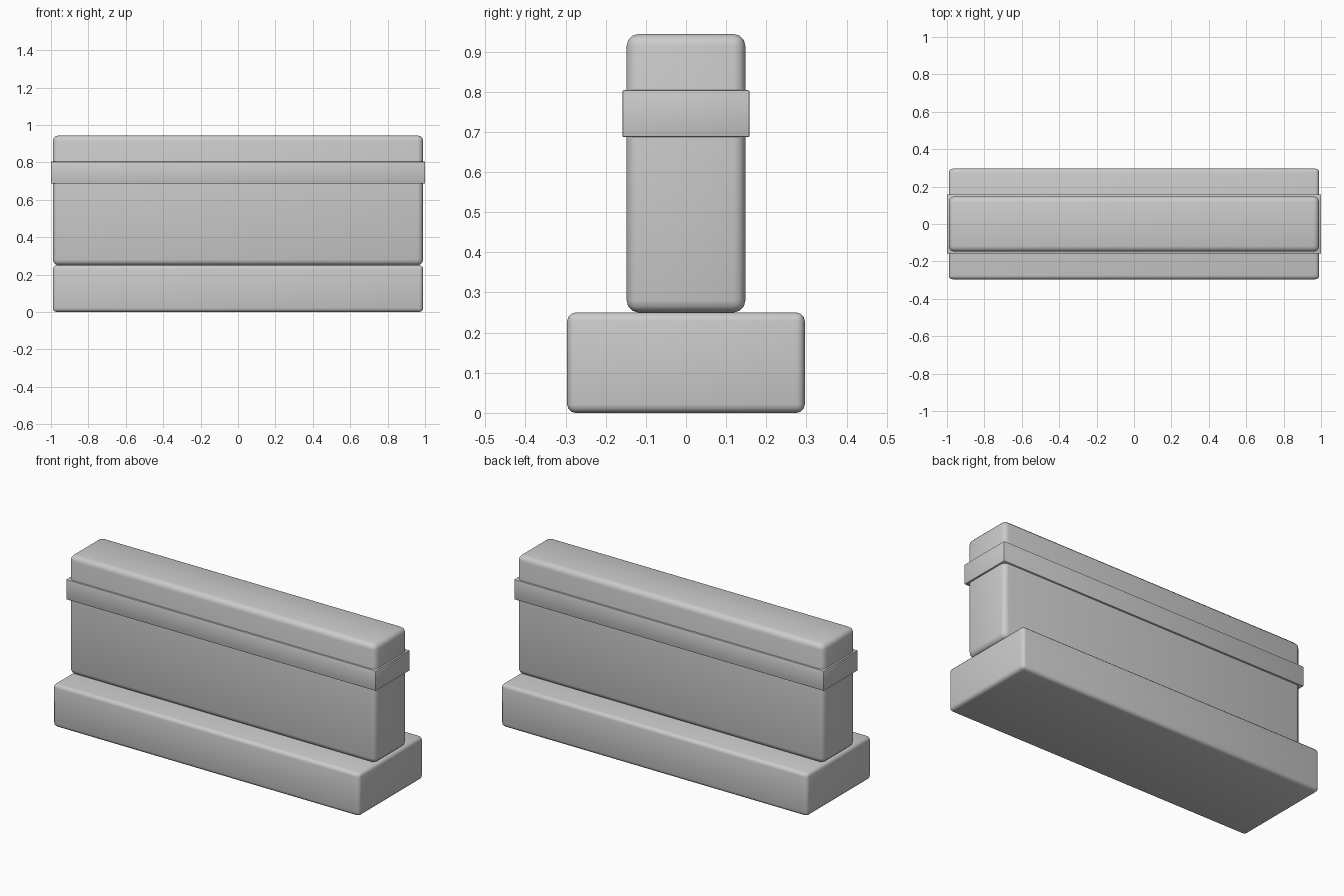
import bpy

if "Cube" in bpy.data.objects:
    bpy.data.objects.remove(bpy.data.objects["Cube"])

# One plain grey for the whole model
grey = bpy.data.materials.new("light_grey")
grey.diffuse_color = (0.6, 0.6, 0.6, 1)
grey.use_nodes = True
grey.node_tree.nodes["Principled BSDF"].inputs["Base Color"].default_value = grey.diffuse_color


def block(name, half_x, half_y, z0, z1, bevel, segments):
    """Box centred on x and y, with rounded edges."""
    bpy.ops.mesh.primitive_cube_add(size=1, location=(0, 0, (z0 + z1) / 2))
    ob = bpy.context.object
    ob.name = name
    ob.scale = (2 * half_x, 2 * half_y, z1 - z0)
    bpy.ops.object.transform_apply(location=False, rotation=False, scale=True)
    ob.data.materials.append(grey)
    mod = ob.modifiers.new("rounded_edges", "BEVEL")
    mod.width = bevel
    mod.segments = segments
    bpy.ops.object.modifier_apply(modifier=mod.name)
    bpy.ops.object.shade_smooth_by_angle(angle=0.6)
    return ob


# Wide foot, narrow wall standing on it, and a thin band around the wall
block("base", 0.99, 0.296, 0.0, 0.25, 0.021, 3)
block("wall", 0.99, 0.148, 0.25, 0.944, 0.03, 3)
block("band", 1.0, 0.158, 0.687, 0.804, 0.003, 2)
